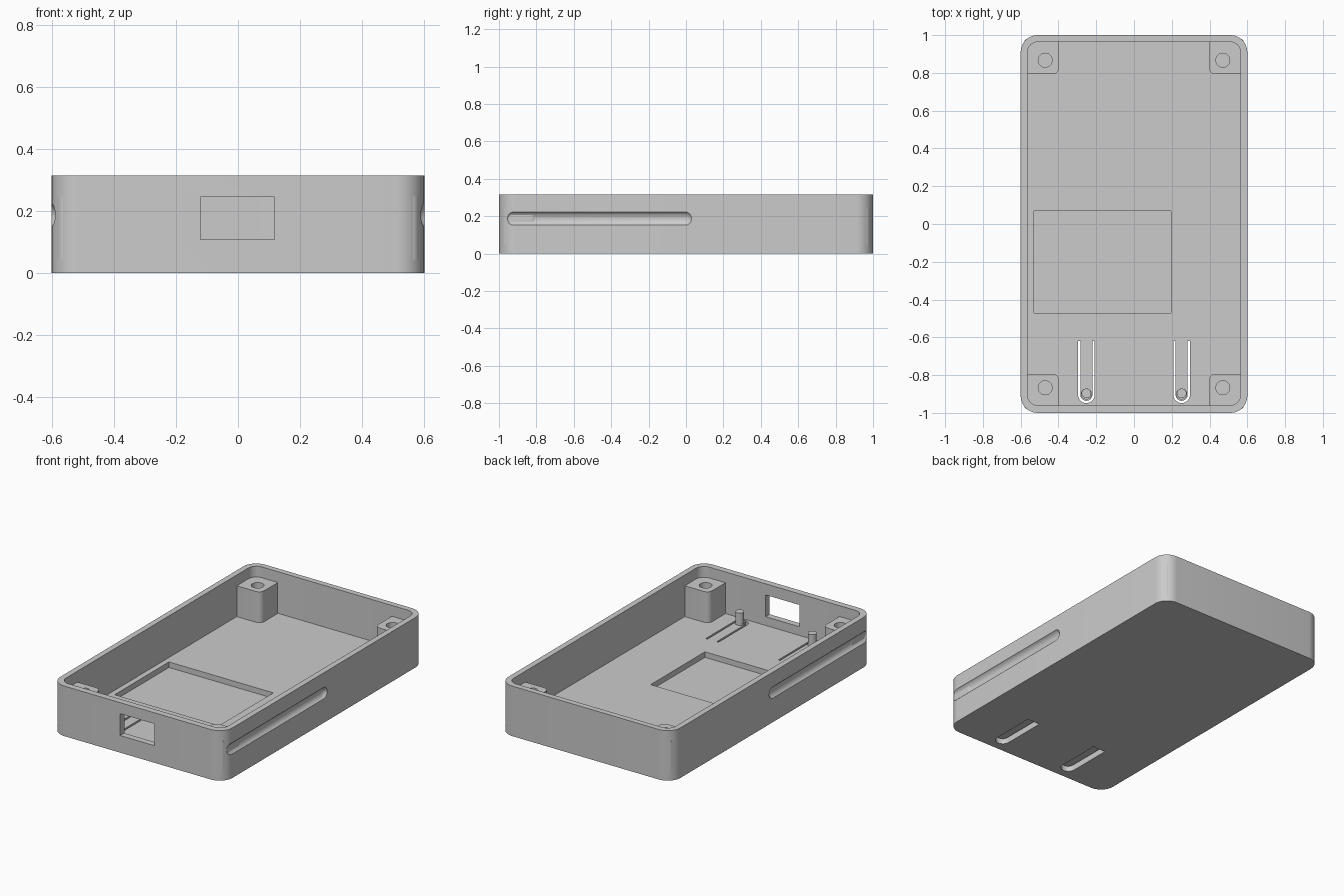
import bpy, bmesh, math
from mathutils import Matrix

if "Cube" in bpy.data.objects:
    bpy.data.objects.remove(bpy.data.objects["Cube"])

grey = bpy.data.materials.new("light_grey")
grey.diffuse_color = (0.6, 0.6, 0.6, 1)
grey.use_nodes = True
grey.node_tree.nodes["Principled BSDF"].inputs["Base Color"].default_value = grey.diffuse_color

W, L, H = 0.6, 1.0, 0.315           # half width, half length, height
FLOOR, WALL = 0.053, 0.036
POST_TOP = 0.247


def make(name, bm):
    bmesh.ops.recalc_face_normals(bm, faces=bm.faces)
    me = bpy.data.meshes.new(name)
    bm.to_mesh(me)
    bm.free()
    me.materials.append(grey)
    ob = bpy.data.objects.new(name, me)
    bpy.context.collection.objects.link(ob)
    return ob


def prism(name, pts, z0, z1):
    bm = bmesh.new()
    base = bm.faces.new([bm.verts.new((x, y, z0)) for x, y in pts])
    ext = bmesh.ops.extrude_face_region(bm, geom=[base])["geom"]
    for v in ext:
        if isinstance(v, bmesh.types.BMVert):
            v.co.z = z1
    return make(name, bm)


def arc(cx, cy, r, a0, a1, n=10):
    return [(cx + r * math.cos(math.radians(a0 + (a1 - a0) * i / n)),
             cy + r * math.sin(math.radians(a0 + (a1 - a0) * i / n))) for i in range(n + 1)]


def rounded(x0, x1, y0, y1, r):
    return (arc(x1 - r, y1 - r, r, 0, 90) + arc(x0 + r, y1 - r, r, 90, 180)
            + arc(x0 + r, y0 + r, r, 180, 270) + arc(x1 - r, y0 + r, r, 270, 360))


def rect(x0, x1, y0, y1):
    return [(x0, y0), (x1, y0), (x1, y1), (x0, y1)]


def circle(cx, cy, r, n=32):
    return arc(cx, cy, r, 0, 360, n)[:-1]


def cut(ob, cutters):
    # subtract every cutter, then bake the result and drop the cutters
    for c in cutters:
        m = ob.modifiers.new("cut", 'BOOLEAN')
        m.operation, m.solver, m.object = 'DIFFERENCE', 'EXACT', c
        c.hide_render = True
    dg = bpy.context.evaluated_depsgraph_get()
    me = bpy.data.meshes.new_from_object(ob.evaluated_get(dg))
    ob.modifiers.clear()
    ob.data = me
    for c in cutters:
        bpy.data.objects.remove(c)


def capsule(name, x, y0, y1, z, r):
    # odd ring count leaves no ring on the equator, so the halves can be pulled apart
    bm = bmesh.new()
    bmesh.ops.create_uvsphere(bm, u_segments=40, v_segments=17, radius=r)
    for v in bm.verts:
        v.co.z += math.copysign((y1 - y0) / 2, v.co.z)
    bmesh.ops.rotate(bm, verts=bm.verts, matrix=Matrix.Rotation(math.pi / 2, 3, 'X'))
    bmesh.ops.translate(bm, verts=bm.verts, vec=(x, (y0 + y1) / 2, z))
    return make(name, bm)


# open tray with rounded corners
case = prism("case", rounded(-W, W, -L, L, 0.09), 0, H)
cutters = [
    prism("cavity", rounded(-W + WALL, W - WALL, -L + 0.04, L - WALL, 0.055), FLOOR, 0.5),
    prism("floor_pocket", rect(-0.53, 0.197, -0.47, 0.07), 0.018, 0.2),
    prism("port_window", rect(-0.12, 0.117, -1.1, -0.9), 0.108, 0.245),
]
CLIP_X, CLIP_Y, CLIP_END = 0.2525, -0.904, -0.62
for s in (-1, 1):
    # finger groove along each side
    cutters.append(capsule("side_groove", s * (W + 0.0224), -0.929, -0.006, 0.187, 0.0424))
    # spring button: U slit through the floor, thinned from below
    cx = s * CLIP_X
    slit = ([(cx - 0.044, CLIP_END)] + arc(cx, CLIP_Y, 0.044, 180, 360, 20)
            + [(cx + 0.044, CLIP_END), (cx + 0.032, CLIP_END)]
            + arc(cx, CLIP_Y, 0.032, 360, 180, 20) + [(cx - 0.032, CLIP_END)])
    cutters.append(prism("button_slit", slit, -0.1, 0.1))
    relief = ([(cx - 0.038, CLIP_END - 0.002)] + arc(cx, CLIP_Y, 0.038, 180, 360, 20)
              + [(cx + 0.038, CLIP_END - 0.002)])
    cutters.append(prism("button_relief", relief, -0.1, 0.027))
cut(case, cutters)
parts = [case]

# corner screw posts with blind holes
for sx in (-1, 1):
    for sy in (-1, 1):
        xs = sorted((sx * 0.397, sx * 0.585))
        ys = sorted((sy * 0.793, sy * 0.985))
        post = prism("screw_post", rounded(*xs, *ys, 0.035), FLOOR - 0.01, POST_TOP)
        cut(post, [prism("screw_hole", circle(sx * 0.47, sy * 0.867, 0.037), FLOOR + 0.005, 0.4)])
        parts.append(post)

# button pins standing on the spring arms
for s in (-1, 1):
    parts.append(prism("pin_base", circle(s * CLIP_X, -0.9, 0.029), 0.04, 0.062))
    parts.append(prism("button_pin", circle(s * CLIP_X, -0.896, 0.025), 0.04, 0.13))

bpy.ops.object.select_all(action='DESELECT')
for ob in parts:
    ob.select_set(True)
bpy.context.view_layer.objects.active = case
bpy.ops.object.shade_smooth_by_angle(angle=math.radians(30))
